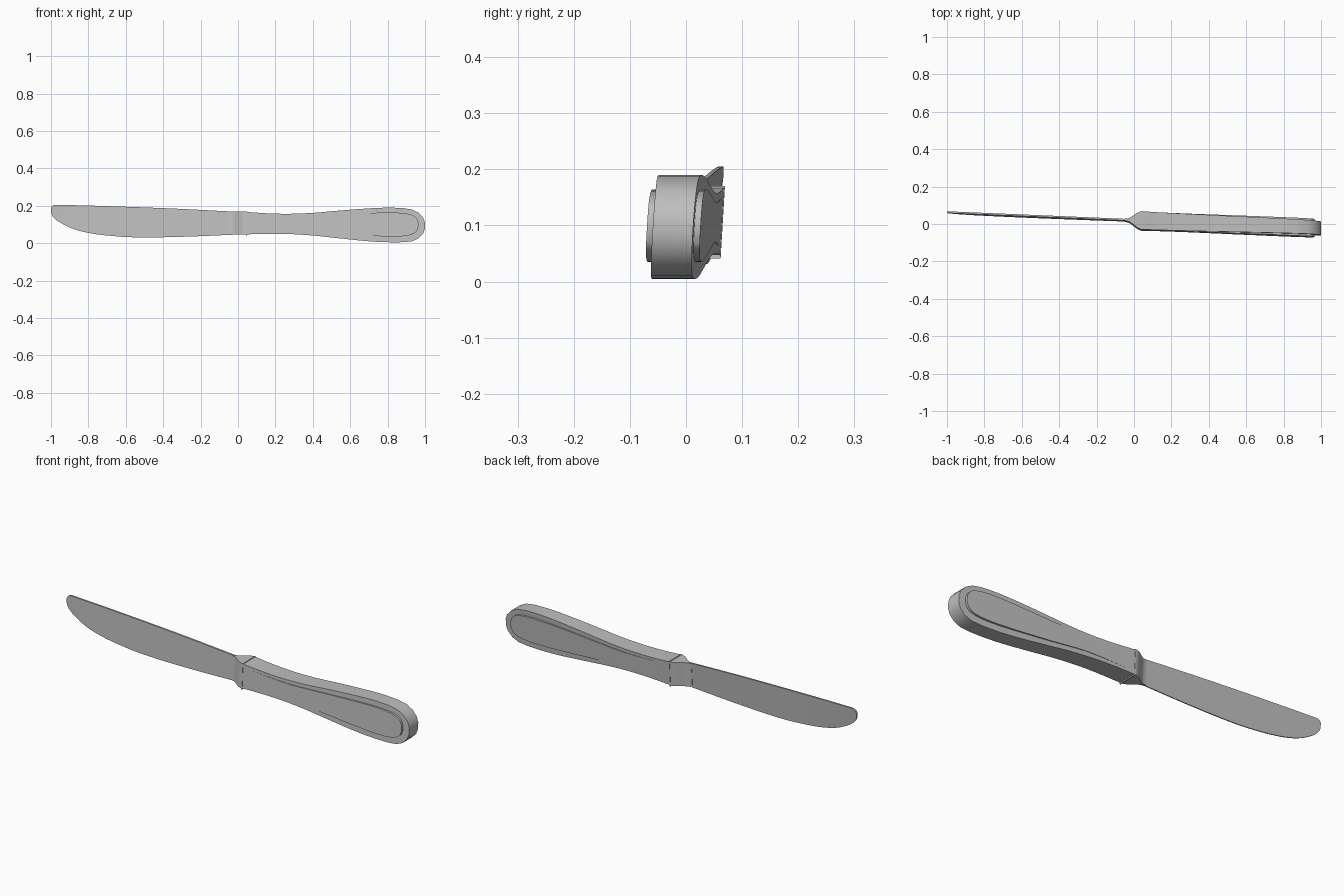
import bpy, bmesh, math
from mathutils import Vector

cube = bpy.data.objects.get("Cube")
if cube:
    bpy.data.objects.remove(cube, do_unlink=True)

steel = bpy.data.materials.new("grey_steel")
steel.use_nodes = True
GREY = (0.52, 0.52, 0.52, 1)
steel.diffuse_color = GREY
steel.node_tree.nodes["Principled BSDF"].inputs["Base Color"].default_value = GREY


def lie(x, y, z):
    """Yaw and roll the knife slightly, as it rests."""
    return Vector((x, y + 0.017 - 0.04 * x + 0.06 * (z - 0.1), z))


def smooth_stations(stations, steps):
    """Catmull-Rom interpolation between stations."""
    pts = [Vector(s) for s in stations]
    out = []
    for i in range(len(pts) - 1):
        a, b, c, d = pts[max(i - 1, 0)], pts[i], pts[i + 1], pts[min(i + 2, len(pts) - 1)]
        # slopes follow the spacing along x, so uneven stations stay smooth
        m1 = (c - a) * ((c[0] - b[0]) / (c[0] - a[0]))
        m2 = (d - b) * ((c[0] - b[0]) / (d[0] - b[0]))
        for k in range(steps):
            t = k / steps
            out.append(b * (2*t**3 - 3*t**2 + 1) + m1 * (t**3 - 2*t**2 + t)
                       + c * (3*t**2 - 2*t**3) + m2 * (t**3 - t**2))
    return out + [pts[-1]]


def loft(name, stations, steps=1):
    """Stations: x, top z, bottom z, half thickness at top, at bottom."""
    bm = bmesh.new()
    rings = []
    for x, top, low, ht, hl in smooth_stations([Vector(s) for s in stations], steps):
        corners = ((-ht, top), (ht, top), (hl, low), (-hl, low))
        rings.append([bm.verts.new(lie(x, y, z)) for y, z in corners])
    for r, s in zip(rings, rings[1:]):
        for i in range(4):
            j = (i + 1) % 4
            bm.faces.new((r[i], r[j], s[j], s[i]))
    bm.faces.new(rings[0])
    bm.faces.new(rings[-1][::-1])
    bmesh.ops.recalc_face_normals(bm, faces=bm.faces)
    mesh = bpy.data.meshes.new(name)
    bm.to_mesh(mesh)
    bm.free()
    mesh.materials.append(steel)
    obj = bpy.data.objects.new(name, mesh)
    bpy.context.collection.objects.link(obj)
    bpy.ops.object.select_all(action='DESELECT')
    obj.select_set(True)
    bpy.context.view_layer.objects.active = obj
    bpy.ops.object.shade_smooth_by_angle(angle=math.radians(25))
    return obj


# Blade: thicker spine, thin cutting edge, rounded tip
blade = [(-1, .187, .163), (-.993, .199, .147), (-.975, .205, .127), (-.94, .204, .104),
         (-.88, .203, .076), (-.8, .201, .055), (-.7, .198, .041), (-.55, .193, .031),
         (-.3, .183, .034), (-.03, .169, .045)]
loft("blade", [(x, t, b, .0045, .0025) for x, t, b in blade], 3)

# Bolster: flares from the blade to the full handle thickness
flare = [(-.05, .005), (-.03, .008), (-.015, .016), (.02, .041), (.035, .047), (.048, .049)]
loft("bolster", [(x, .168, .046, h, h) for x, h in flare], 2)

# Thin collar between bolster and handle
loft("collar", [(x, .170, .041, .050, .050) for x in (.044, .049)])

# Handle: waisted near the collar, wide rounded butt
handle = [(.046, .167, .047), (.15, .160, .050), (.27, .157, .049), (.4, .162, .041),
          (.55, .175, .025), (.7, .186, .010), (.8, .190, .005), (.88, .188, .005)]
loft("handle", [(x, t, b, .049 - .013 * x, .049 - .013 * x) for x, t, b in handle], 3)
butt = [(.88, .188, .005), (.93, .180, .010), (.965, .163, .025), (.99, .136, .051), (1, .110, .078)]
loft("handle_butt", [(x, t, b, .049 - .013 * x, .049 - .013 * x) for x, t, b in butt])

# Raised panel on both faces, fading into the handle at the narrow end
panel = [(.08, .150, .062), (.3, .140, .070), (.5, .150, .054), (.7, .161, .040),
         (.82, .164, .035), (.89, .160, .038), (.93, .151, .047), (.955, .134, .064),
         (.964, .112, .086)]
loft("handle_panel", [(x, t, b, .0478, .0478) for x, t, b in panel], 3)
